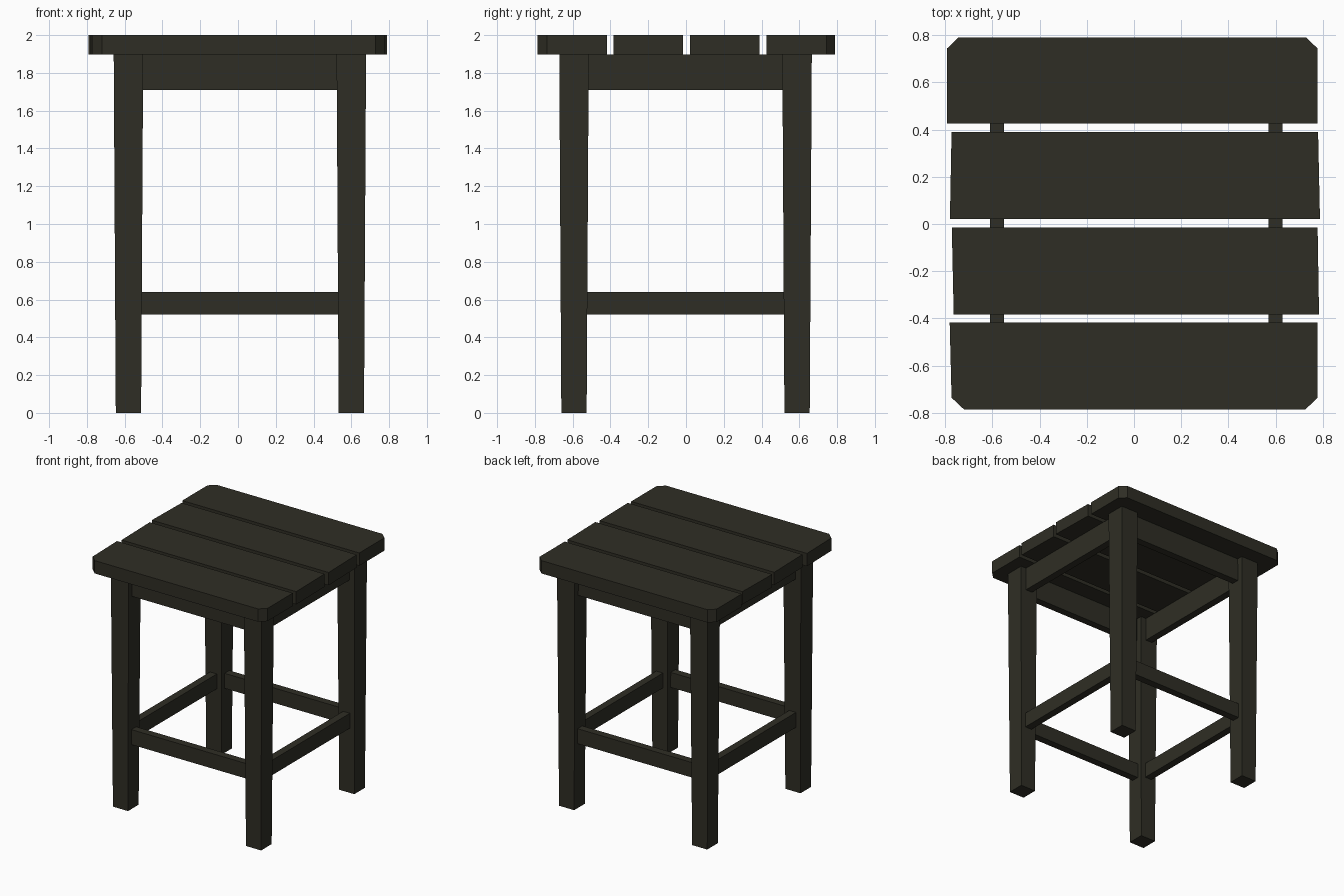
import bpy, bmesh

if "Cube" in bpy.data.objects:
    bpy.data.objects.remove(bpy.data.objects["Cube"])

paint = bpy.data.materials.new("dark_olive_brown")
paint.diffuse_color = (0.028, 0.027, 0.018, 1)
paint.use_nodes = True
paint.node_tree.nodes["Principled BSDF"].inputs["Base Color"].default_value = paint.diffuse_color


def loft(name, bottom, top, z0, z1):
    """Solid between two matching outlines (counter-clockwise) at z0 and z1."""
    bm = bmesh.new()
    lo = [bm.verts.new((x, y, z0)) for x, y in bottom]
    hi = [bm.verts.new((x, y, z1)) for x, y in top]
    bm.faces.new(lo[::-1])
    bm.faces.new(hi)
    n = len(lo)
    for i in range(n):
        j = (i + 1) % n
        bm.faces.new((lo[i], lo[j], hi[j], hi[i]))
    mesh = bpy.data.meshes.new(name)
    bm.to_mesh(mesh)
    bm.free()
    mesh.materials.append(paint)
    obj = bpy.data.objects.new(name, mesh)
    bpy.context.collection.objects.link(obj)
    return obj


def rect(cx, cy, hx, hy):
    return [(cx - hx, cy - hy), (cx + hx, cy - hy), (cx + hx, cy + hy), (cx - hx, cy + hy)]


SEAT_Z = 1.897
LEG_X = {"left": -0.58, "right": 0.60}
LEG_Y = {"front": -0.593, "back": 0.588}
MID_X, MID_Y = 0.01, -0.0025

# Seat planks: slightly uneven ends, outer corners clipped on the end planks
planks = {
    "front_seat_plank": [(-0.721, -0.785), (0.727, -0.785), (0.778, -0.736),
                         (0.778, -0.417), (-0.781, -0.417), (-0.773, -0.736)],
    "front_middle_seat_plank": [(-0.764, -0.383), (0.784, -0.383), (0.778, -0.015), (-0.772, -0.015)],
    "back_middle_seat_plank": [(-0.780, 0.022), (0.788, 0.022), (0.780, 0.390), (-0.773, 0.390)],
    "back_seat_plank": [(-0.792, 0.425), (0.778, 0.425), (0.778, 0.744),
                        (0.729, 0.790), (-0.744, 0.790), (-0.792, 0.744)],
}
for name, outline in planks.items():
    loft(name, outline, outline, SEAT_Z, 2.0)

# Legs, tapering towards the floor
for side, x in LEG_X.items():
    for end, y in LEG_Y.items():
        loft(f"{end}_{side}_leg", rect(x, y, 0.067, 0.067), rect(x, y, 0.078, 0.078), 0, SEAT_Z)

# Aprons under the seat and stretchers near the floor, centred on the legs
for part, z0, z1, half in (("apron", 1.71, SEAT_Z, 0.516), ("stretcher", 0.52, 0.64, 0.522)):
    for end, y in LEG_Y.items():
        r = rect(MID_X, y, half, 0.03)
        loft(f"{end}_{part}", r, r, z0, z1)
    for side, x in LEG_X.items():
        r = rect(x, MID_Y, 0.03, half)
        loft(f"{side}_{part}", r, r, z0, z1)
